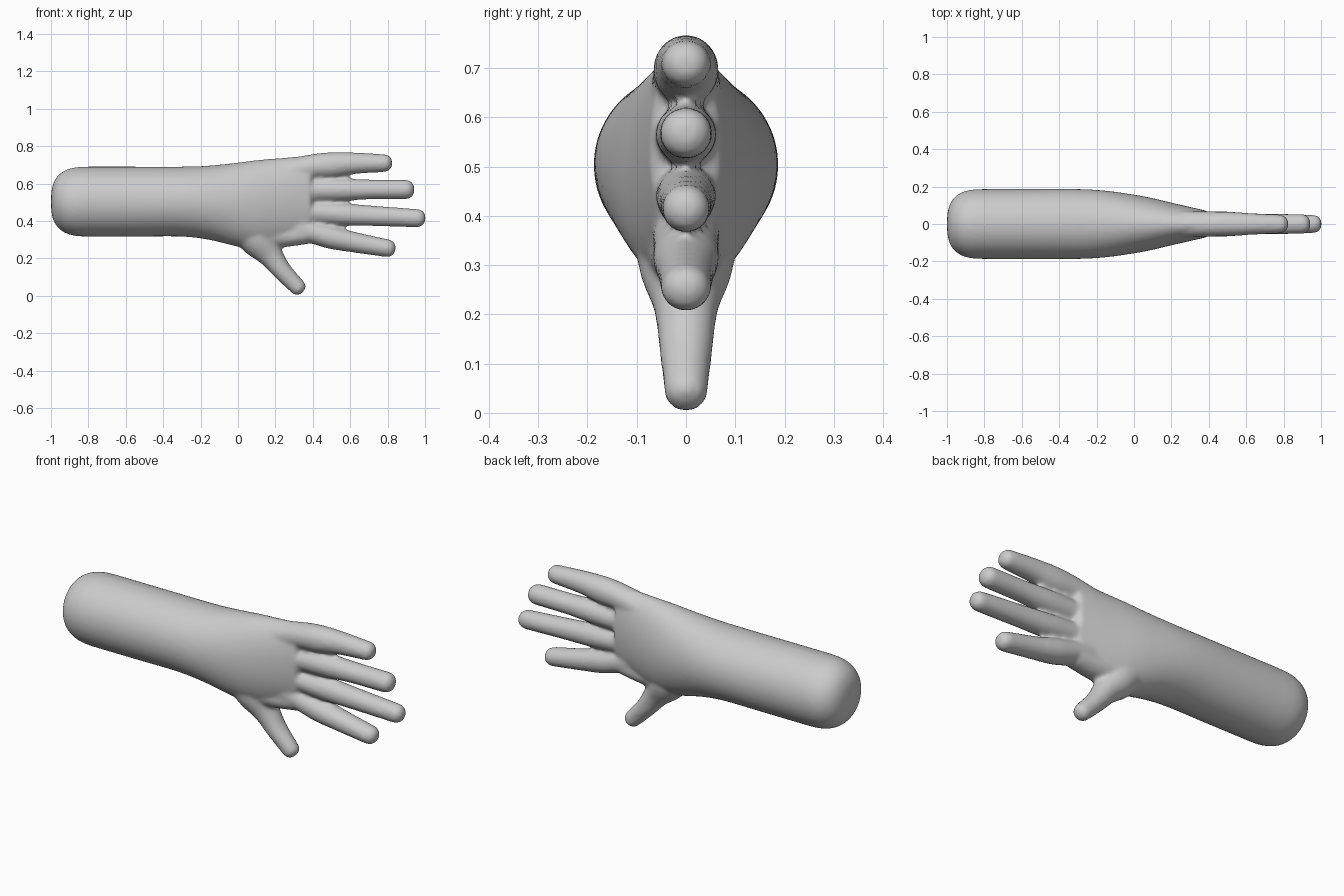
import bpy, bmesh, math
from mathutils import Vector

if "Cube" in bpy.data.objects:
    bpy.data.objects.remove(bpy.data.objects["Cube"])

SIDES = 40
bm = bmesh.new()


def spline(pts, steps):
    """Catmull-Rom through stations (x, z, ry, rz)."""
    p = [Vector(q) for q in pts]
    p = [2 * p[0] - p[1]] + p + [2 * p[-1] - p[-2]]
    out = []
    for i in range(1, len(p) - 2):
        a, b, c, d = p[i - 1:i + 3]
        for k in range(steps):
            t = k / steps
            out.append(0.5 * (2 * b + (c - a) * t + (2 * a - 5 * b + 4 * c - d) * t * t
                              + (3 * b - a - 3 * c + d) * t ** 3))
    return out + [p[-2]]


def loft(pts, cap0, cap1, n=2.4, straight=False, steps=8):
    """Closed tube of elliptical rings with rounded ends, lying in the xz plane."""
    s = spline(pts, steps)
    rings = []
    for i, q in enumerate(s):
        a, b = s[max(i - 1, 0)], s[min(i + 1, len(s) - 1)]
        t = Vector((1, 0)) if straight else Vector((b[0] - a[0], b[1] - a[1])).normalized()
        rings.append((Vector((q[0], q[1])), t, q[2], q[3]))

    def cap(ring, length):
        c, t, ry, rz = ring
        res = []
        for k in range(1, 11):
            ang = k / 10 * math.pi / 2 * 0.995
            u, v = math.sin(ang) ** (2 / n), math.cos(ang) ** (2 / n)
            res.append((c + t * length * u, t, ry * v, rz * v))
        return res

    rings = cap(rings[0], -cap0)[::-1] + rings + cap(rings[-1], cap1)
    loops = []
    for c, t, ry, rz in rings:
        loop = []
        for k in range(SIDES):
            a = 2 * math.pi * k / SIDES
            w = rz * math.sin(a)
            loop.append(bm.verts.new((c.x - t.y * w, ry * math.cos(a), c.y + t.x * w)))
        loops.append(loop)
    faces = []
    for a, b in zip(loops, loops[1:]):
        for k in range(SIDES):
            j = (k + 1) % SIDES
            faces.append(bm.faces.new((a[k], a[j], b[j], b[k])))
    faces.append(bm.faces.new(loops[0][::-1]))
    faces.append(bm.faces.new(loops[-1]))
    bmesh.ops.recalc_face_normals(bm, faces=faces)


# Forearm flattening into the palm
loft([(-0.8, .503, .187, .187), (-0.55, .503, .187, .187), (-0.3, .503, .187, .187),
      (-0.15, .497, .178, .199), (0, .487, .157, .225), (0.1, .487, .138, .238),
      (0.2, .498, .114, .236), (0.3, .517, .091, .226), (0.37, .53, .075, .222)],
     0.2, 0.03, n=2.8, straight=True)

# Four fingers, little finger to index
fingers = [
    [(.25, .665, .07, .06), (.4, .69, .067, .066), (.5, .698, .066, .069),
     (.62, .708, .058, .058), (.775, .709, .05, .048)],
    [(.25, .56, .07, .055), (.4, .564, .063, .06), (.55, .566, .061, .06),
     (.7, .568, .055, .053), (.893, .568, .053, .052)],
    [(.25, .465, .07, .055), (.4, .446, .062, .058), (.55, .436, .06, .06),
     (.7, .428, .055, .055), (.953, .415, .049, .049)],
    [(.2, .4, .07, .06), (.4, .339, .067, .06), (.5, .312, .067, .062),
     (.62, .286, .058, .055), (.793, .255, .051, .048)],
]
for f in fingers:
    loft(f, 0.04, 0.05)

# Thumb with a broad root
loft([(0.02, .40, .11, .10), (.11, .295, .095, .095), (.175, .215, .066, .067),
      (.235, .135, .055, .052), (.315, .05, .045, .045)], 0.03, 0.045)

# Web between thumb and index finger
loft([(.16, .33, .08, .08), (.25, .32, .07, .06), (.36, .335, .065, .06)], 0.03, 0.03)

me = bpy.data.meshes.new("hand_and_forearm")
bm.to_mesh(me)
bm.free()
hand = bpy.data.objects.new("hand_and_forearm", me)
bpy.context.collection.objects.link(hand)

# Fuse the parts and soften the joins
rm = hand.modifiers.new("fuse", 'REMESH')
rm.mode = 'VOXEL'
rm.voxel_size = 0.01
rm.use_smooth_shade = True
sm = hand.modifiers.new("soften", 'SMOOTH')
sm.factor = 0.5
sm.iterations = 10
